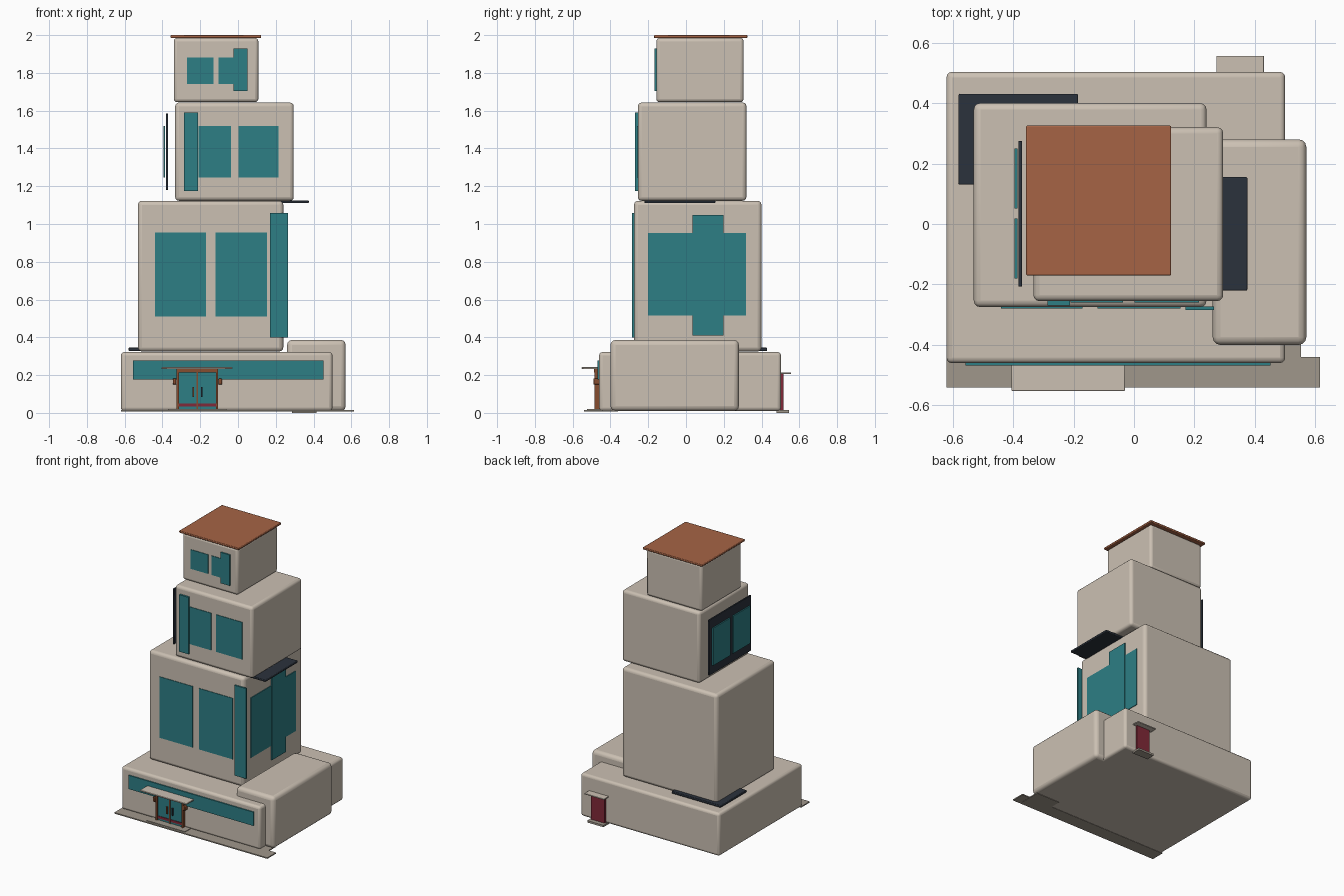
import bpy
import math

if "Cube" in bpy.data.objects:
    bpy.data.objects.remove(bpy.data.objects["Cube"], do_unlink=True)


def material(name, r, g, b):
    m = bpy.data.materials.new(name)
    m.use_nodes = True
    m.diffuse_color = (r, g, b, 1)
    m.node_tree.nodes["Principled BSDF"].inputs["Base Color"].default_value = (r, g, b, 1)
    return m


stone = material("warm stone", .60, .53, .45)
glass = material("teal glass", .026, .21, .235)
clay = material("clay roof", .38, .127, .06)
slate = material("dark slate", .024, .032, .045)
paving = material("grey paving", .35, .31, .26)
red = material("deep red", .22, .022, .04)
bronze = material("bronze wood", .24, .075, .03)


def box(name, mat, xs, ys, zs, bevel=0.0, segments=3):
    """Axis-aligned box from its extents, with optional rounded edges."""
    lo, hi = zip(xs, ys, zs)
    bpy.ops.mesh.primitive_cube_add(size=1, location=[(a + b) / 2 for a, b in zip(lo, hi)])
    ob = bpy.context.object
    ob.name = name
    ob.scale = [b - a for a, b in zip(lo, hi)]
    bpy.ops.object.transform_apply(location=False, rotation=False, scale=True)
    ob.data.materials.append(mat)
    if bevel:
        mod = ob.modifiers.new("Rounded edges", 'BEVEL')
        mod.width = bevel
        mod.segments = segments
        bpy.ops.object.shade_smooth_by_angle(angle=math.radians(40))
    return ob


def front_pane(name, xs, zs, wall, proud=0.006):
    """Thin glass plate on a wall facing -y."""
    box(name, glass, xs, (wall - proud, wall + .002), zs)


# Stacked building volumes
box("base_storey", stone, (-.62, .50), (-.46, .503), (.01, .322), .018)
box("side_wing", stone, (.26, .57), (-.40, .28), (.01, .386), .026)
box("lower_tower", stone, (-.53, .24), (-.275, .40), (.325, 1.123), .022)
box("middle_tower", stone, (-.333, .295), (-.255, .32), (1.123, 1.643), .02)
box("top_room", stone, (-.34, .108), (-.157, .305), (1.645, 1.985), .018)
box("roof_slab", clay, (-.357, .123), (-.17, .325), (1.985, 2.0), .004, 2)

# Ground paving
box("front_pavement", paving, (-.62, .615), (-.54, -.44), (.008, .016))
box("corner_pavement", paving, (.36, .553), (-.535, -.36), (.007, .014))

# Base storey: ribbon window
front_pane("ribbon_window", (-.557, .452), (.177, .277), -.46, .008)

# Front windows of each tower: wall position, height range, x ranges
floors = {
    "lower": (-.275, (.51, .955), [(-.44, -.17), (-.12, .153)]),
    "middle": (-.255, (1.247, 1.518), [(-.21, -.037), (.002, .215)]),
    "top": (-.157, (1.742, 1.882), [(-.27, -.13), (-.102, .03)]),
}
for floor, (wall, zs, spans) in floors.items():
    for i, xs in enumerate(spans):
        front_pane(f"{floor}_window_{i + 1}", xs, zs, wall, .004)

# Tall overlapping glass panels
front_pane("lower_tall_panel", (.17, .265), (.40, 1.058), -.275, .01)
front_pane("middle_tall_panel", (-.286, -.211), (1.175, 1.59), -.255, .014)
front_pane("top_tall_panel", (-.025, .05), (1.705, 1.93), -.157, .01)

# Glazing on the left flank of the lower tower
box("flank_window", glass, (.238, .245), (-.20, .317), (.515, .952))
box("flank_tall_panel", glass, (.238, .25), (.035, .198), (.41, 1.047))

# Slate ledges
box("flank_ledge", slate, (.20, .375), (-.22, .155), (1.11, 1.125), .004, 2)
box("rear_corner_ledge", slate, (-.58, -.185), (.13, .43), (.328, .345), .004, 2)

# Freestanding slate screen with two panes on the right flank
box("slate_screen", slate, (-.382, -.37), (-.207, .275), (1.18, 1.585), .003, 2)
for i, ys in enumerate([(-.18, .018), (.052, .25)]):
    box(f"screen_pane_{i + 1}", glass, (-.395, -.386), ys, (1.247, 1.52))

# Front entrance
door_x = -.215
box("entrance_canopy", stone, (-.405, -.03), (-.552, -.45), (.232, .242), .003, 2)
box("entrance_step", paving, (-.37, -.06), (-.525, -.45), (.01, .02))
box("door_header", bronze, (door_x - .11, door_x + .11), (-.487, -.455), (.215, .232))
box("door_mullion", bronze, (door_x - .004, door_x + .004), (-.48, -.455), (.02, .22))
for side, s in (("right", -1), ("left", 1)):
    def span(a, b):
        return sorted((door_x + s * a, door_x + s * b))

    box(f"{side}_door", glass, span(.004, .1), (-.474, -.455), (.02, .218))
    box(f"{side}_door_jamb", bronze, span(.098, .11), (-.485, -.455), (.015, .22))
    box(f"{side}_kick_plate", red, span(.004, .098), (-.478, -.455), (.033, .05))
    box(f"{side}_door_handle", slate if s > 0 else bronze,
        span(.018, .026), (-.484, -.472), (.085, .138))
    box(f"{side}_lantern", bronze, span(.112, .13), (-.49, -.455), (.15, .182), .004, 2)

# Back entrance
box("back_door", red, (.295, .405), (.495, .516), (.015, .205))
box("back_door_canopy", stone, (.272, .43), (.495, .556), (.205, .213), .002, 2)
box("back_door_step", paving, (.285, .415), (.48, .545), (0, .014))
